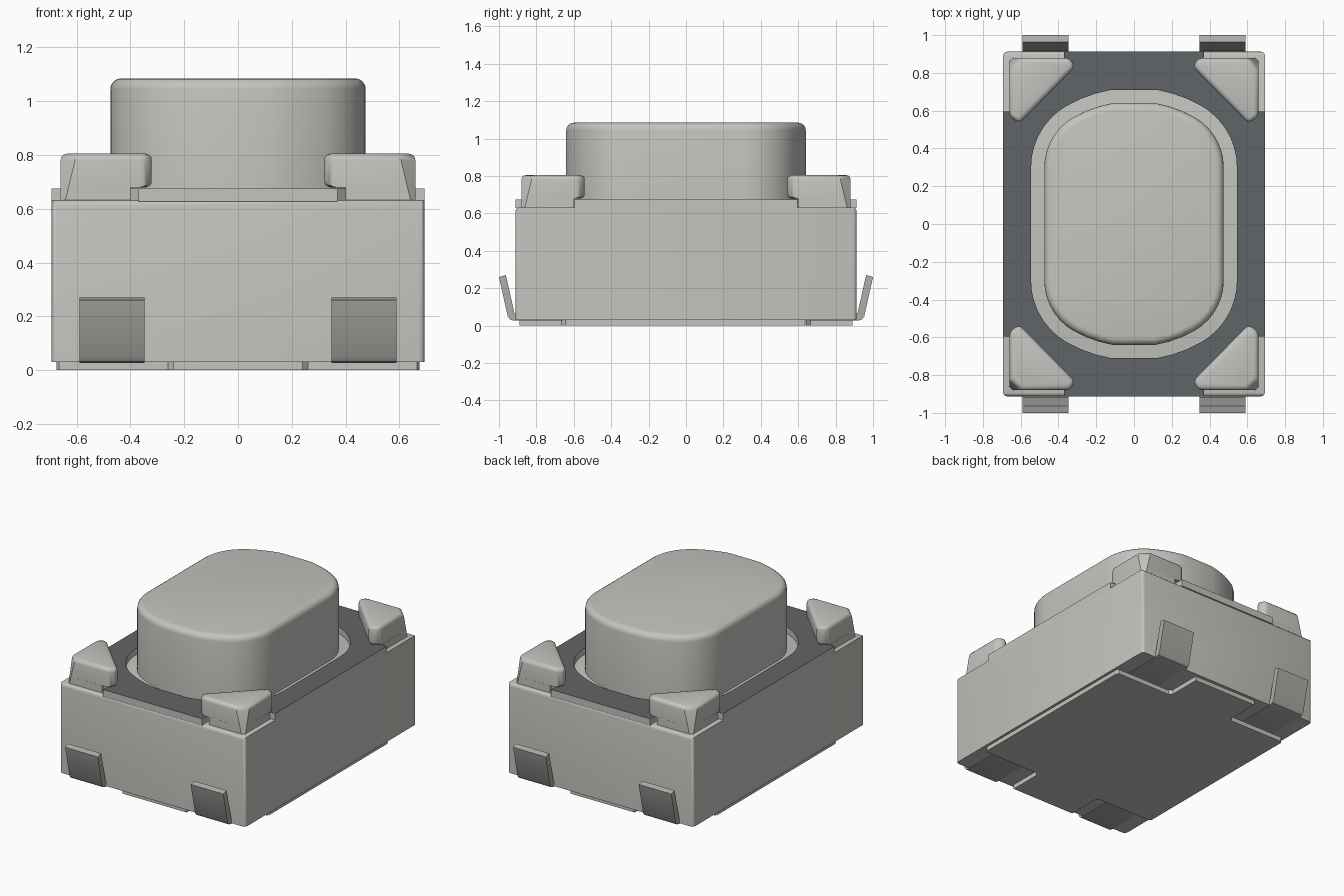
import bpy, bmesh, math

cube = bpy.data.objects.get("Cube")
if cube:
    bpy.data.objects.remove(cube, do_unlink=True)


def material(name, rgb):
    m = bpy.data.materials.new(name)
    m.use_nodes = True
    m.diffuse_color = (*rgb, 1)
    bsdf = next(n for n in m.node_tree.nodes if n.type == 'BSDF_PRINCIPLED')
    bsdf.inputs["Base Color"].default_value = (*rgb, 1)
    return m


LIGHT = material("light grey", (0.55, 0.55, 0.52))
DARK = material("dark grey", (0.12, 0.128, 0.135))
METAL = material("terminal grey", (0.42, 0.42, 0.40))


def finish(bm, name, mats, smooth=True):
    bmesh.ops.recalc_face_normals(bm, faces=bm.faces)
    me = bpy.data.meshes.new(name)
    bm.to_mesh(me)
    bm.free()
    for m in mats:
        me.materials.append(m)
    ob = bpy.data.objects.new(name, me)
    bpy.context.collection.objects.link(ob)
    if smooth:
        bpy.ops.object.select_all(action='DESELECT')
        ob.select_set(True)
        bpy.context.view_layer.objects.active = ob
        bpy.ops.object.shade_smooth_by_angle(angle=math.radians(35))
    return ob


def loft(rings):
    """Capped skin through rings of equal vertex count."""
    bm = bmesh.new()
    vs = [[bm.verts.new(p) for p in r] for r in rings]
    n = len(rings[0])
    for a, b in zip(vs, vs[1:]):
        for i in range(n):
            j = (i + 1) % n
            bm.faces.new((a[i], a[j], b[j], b[i]))
    bm.faces.new(vs[0][::-1])
    bm.faces.new(vs[-1])
    return bm, vs


def mirrored(quarter):
    """Complete an outline from its +x +y quarter, listed from the x side to the y side."""
    half = quarter + [(-x, y) for x, y in quarter[::-1]]
    return half + [(-x, -y) for x, y in half]


def oval(grow, seg=7):
    """Large round ends blended into straight sides."""
    cx, cy, r, big = 0.17, 0.30, 0.305 + grow, 0.65 + grow
    t = math.atan2(cy, cx)
    pts = [(cx + r * math.cos(t * i / seg), cy + r * math.sin(t * i / seg))
           for i in range(seg)]
    for i in range(4):
        a = t + (math.pi / 2 - t) * i / 4.5
        pts.append((big * math.cos(a), big * math.sin(a)))
    return mirrored(pts)


def at(pts, z):
    return [(x, y, z) for x, y in pts]


# Housing: rounded upright corners, eased top edges at front and back
bm, _ = loft([at(mirrored([(0.693, 0.912)]), z) for z in (0.03, 0.632)])
edges = []
for e in bm.edges:
    a, b = (v.co for v in e.verts)
    if abs(a.z - b.z) > 0.1 or (a.z > 0.5 and b.z > 0.5 and abs(a.x - b.x) > 0.1):
        edges.append(e)
bmesh.ops.bevel(bm, geom=edges, offset=0.02, segments=3, profile=0.5, affect='EDGES')
finish(bm, "housing", [LIGHT])

# Base pad: cross shape that leaves the terminal corners free
pad = mirrored([(0.675, 0.63), (0.665, 0.645), (0.26, 0.645), (0.24, 0.665),
                (0.24, 0.89)])
bm, _ = loft([at(pad, 0.0), at(pad, 0.035)])
finish(bm, "base_pad", [LIGHT], False)

# Cover plate: notched corners, oval opening, dark upper face
outer = mirrored([(0.693, 0.595), (0.615, 0.595), (0.37, 0.84), (0.37, 0.912)])
bm = bmesh.new()
for loop in (outer, oval(0.07)):
    vs = [bm.verts.new((x, y, 0.675)) for x, y in loop]
    for i, v in enumerate(vs):
        bm.edges.new((v, vs[(i + 1) % len(vs)]))
bmesh.ops.triangle_fill(bm, edges=bm.edges[:], use_beauty=True)
ext = bmesh.ops.extrude_face_region(bm, geom=bm.faces[:], use_keep_orig=True)
for g in ext["geom"]:
    if isinstance(g, bmesh.types.BMVert):
        g.co.z = 0.628
bmesh.ops.recalc_face_normals(bm, faces=bm.faces)
for f in bm.faces:
    f.material_index = int(abs(f.normal.z) > 0.5 and f.calc_center_median().z > 0.66)
finish(bm, "cover_plate", [LIGHT, DARK], False)

# Push button: oval with a rounded rim
rings = [at(oval(0), 0.62)]
rim = 0.04
for i in range(5):
    a = math.pi / 2 * i / 4
    rings.append(at(oval(-rim * (1 - math.cos(a))), 1.085 - rim + rim * math.sin(a)))
bm, _ = loft(rings)
finish(bm, "push_button", [LIGHT])


# Corner posts: slim neck under an overhanging rounded head
def post_ring(c, inner):
    return [(0.66, 0.88 - c), (0.66 - c, 0.88)] + inner


neck = [(0.40, 0.88), (0.40, 0.85), (0.63, 0.60), (0.66, 0.60)]
head = [(0.34, 0.88), (0.312, 0.832), (0.607, 0.532), (0.66, 0.57)]
levels = [(0.62, 0.015, neck), (0.68, 0.03, neck), (0.68, 0.03, head), (0.805, 0.06, head)]
for sx, xn in ((1, "left"), (-1, "right")):
    for sy, yn in ((-1, "front"), (1, "back")):
        bm, vs = loft([[(sx * x, sy * y, z) for x, y in post_ring(c, ins)]
                       for z, c, ins in levels])
        low, top = vs[2], vs[3]
        pairs = [(top[i], top[(i + 1) % 6]) for i in range(6)]
        pairs += [(low[i], low[i + 1]) for i in (2, 3, 4)]
        pairs += [(low[i], top[i]) for i in (2, 3, 4, 5)]
        edges = [e for e in (bm.edges.get(p) for p in pairs) if e]
        bmesh.ops.bevel(bm, geom=edges, offset=0.026, segments=3, profile=0.5,
                        affect='EDGES', clamp_overlap=True)
        finish(bm, f"{yn}_{xn}_post", [LIGHT])

# Terminals: bent strips rising beside the front and back walls
strip = [(0.66, 0.027), (0.92, 0.027), (0.94, 0.033), (0.953, 0.05), (1.0, 0.26),
         (0.963, 0.27), (0.918, 0.07), (0.905, 0.06), (0.66, 0.06)]
for sx, xn in ((1, "left"), (-1, "right")):
    for sy, yn in ((-1, "front"), (1, "back")):
        bm, _ = loft([[(sx * x, sy * y, z) for y, z in strip] for x in (0.347, 0.59)])
        finish(bm, f"{yn}_{xn}_terminal", [METAL])
